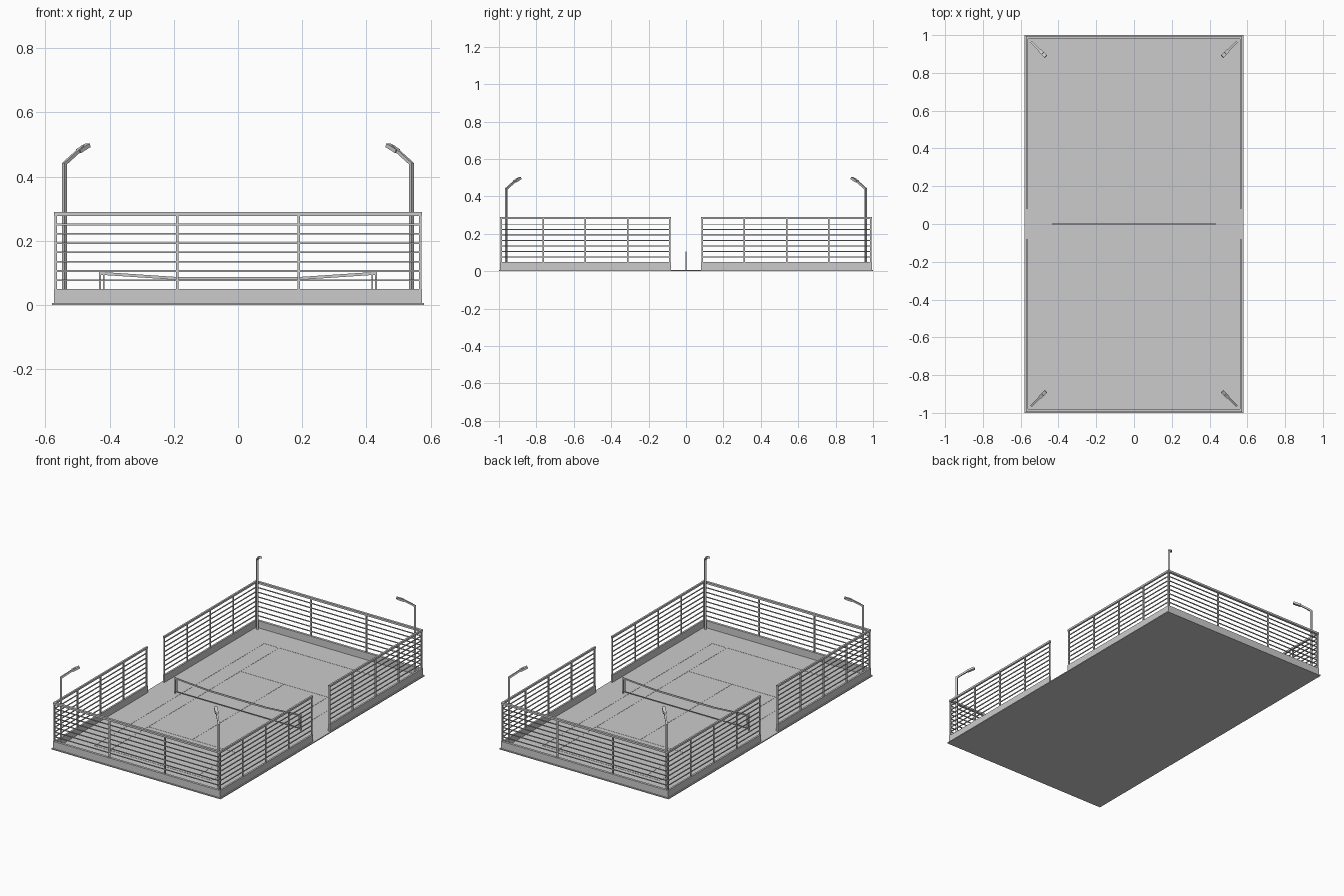
import bpy
import bmesh
from math import pi
from mathutils import Matrix, Vector

if "Cube" in bpy.data.objects:
    bpy.data.objects.remove(bpy.data.objects["Cube"], do_unlink=True)

grey = bpy.data.materials.new("plain grey")
grey.use_nodes = True
colour = (0.6, 0.6, 0.6, 1)
grey.diffuse_color = colour
grey.node_tree.nodes["Principled BSDF"].inputs["Base Color"].default_value = colour

FLOOR = 0.006
WALL_TOP = 0.05
FENCE_TOP = 0.29
SIDES = (-1, 1)


def box(bm, x, y, z):
    """Add a box spanning the given (low, high) ranges."""
    size = [r[1] - r[0] for r in (x, y, z)]
    mid = [(r[1] + r[0]) / 2 for r in (x, y, z)]
    bmesh.ops.create_cube(bm, size=1, matrix=Matrix.Translation(mid) @ Matrix.Diagonal((*size, 1)))


def around(c, width):
    return (c - width / 2, c + width / 2)


def beam(bm, a, b, width, height):
    """Add a box running from a to b, kept upright."""
    a, b = Vector(a), Vector(b)
    rot = (b - a).to_track_quat('Y', 'Z').to_matrix().to_4x4()
    size = Matrix.Diagonal((width, (b - a).length, height, 1))
    bmesh.ops.create_cube(bm, size=1, matrix=Matrix.Translation((a + b) / 2) @ rot @ size)


def finish(bm, name):
    mesh = bpy.data.meshes.new(name)
    bm.to_mesh(mesh)
    bm.free()
    mesh.materials.append(grey)
    obj = bpy.data.objects.new(name, mesh)
    bpy.context.collection.objects.link(obj)
    return obj


def fence(name, length, thick, bays, location, angle):
    """Low wall with a railing on it, built along local x."""
    half = length / 2
    bm = bmesh.new()
    box(bm, (-half, half), around(0, thick), (FLOOR, WALL_TOP))
    box(bm, (-half, half), around(0, thick), (FENCE_TOP - 0.012, FENCE_TOP))
    reach = half - 0.006
    for i in range(bays + 1):
        x = -reach + 2 * reach * i / bays
        box(bm, around(x, 0.008), around(0, 0.008), (WALL_TOP, FENCE_TOP - 0.012))
    for i in range(7):
        z = 0.077 + i * 0.029
        box(bm, (-reach, reach), around(0, 0.005), around(z, 0.005))
    obj = finish(bm, name)
    obj.location = location
    obj.rotation_euler.z = angle


# Ground slab
bm = bmesh.new()
box(bm, (-0.58, 0.58), (-1, 1), (0, FLOOR))
finish(bm, "ground_slab")

# End fences, and side fences with a middle gap
for sy, end in zip(SIDES, ("front", "back")):
    fence(end + "_fence", 1.146, 0.015, 3, (0, sy * 0.987, 0), 0)
    for sx, side in zip(SIDES, ("right", "left")):
        fence(f"{end}_{side}_fence", 0.913, 0.011, 4, (sx * 0.567, sy * 0.538, 0), pi / 2)

# Court markings
bm = bmesh.new()
PAINT = (FLOOR, FLOOR + 0.001)
W = 0.006
for s in SIDES:
    box(bm, (-0.405, 0.405), around(s * 0.83, W), PAINT)
    box(bm, (-0.3, 0.3), around(s * 0.45, W), PAINT)
    for x in (0.402, 0.3):
        box(bm, around(s * x, W), (-0.83, 0.83), PAINT)
box(bm, around(0, W), (-0.45, 0.45), PAINT)
finish(bm, "court_lines")

# Net posts
bm = bmesh.new()
for s in SIDES:
    box(bm, around(s * 0.43, 0.006), around(0, 0.006), (FLOOR, 0.106))
finish(bm, "net_posts")

# Net bands: sagging top, bottom and sides
bm = bmesh.new()
for s in SIDES:
    beam(bm, (s * 0.43, 0, 0.099), (s * 0.19, 0, 0.083), 0.004, 0.009)
    box(bm, around(s * 0.418, 0.005), around(0, 0.004), (0.016, 0.098))
box(bm, (-0.19, 0.19), around(0, 0.004), (0.078, 0.088))
box(bm, (-0.418, 0.418), around(0, 0.004), (0.016, 0.021))
finish(bm, "net_bands")

# Corner lamps, leaning over the court
for sy, end in zip(SIDES, ("front", "back")):
    for sx, side in zip(SIDES, ("right", "left")):
        def corner(x, z):
            return (sx * x, sy * (x + 0.42), z)
        bm = bmesh.new()
        turn = Matrix.Rotation(pi / 4, 4, 'Z')
        shaft = Matrix.Translation(corner(0.541, (FLOOR + 0.443) / 2))
        size = Matrix.Diagonal((0.011, 0.011, 0.443 - FLOOR, 1))
        bmesh.ops.create_cube(bm, size=1, matrix=shaft @ turn @ size)
        beam(bm, corner(0.543, 0.438), corner(0.482, 0.493), 0.01, 0.01)
        finish(bm, f"{end}_{side}_lamp_post")
        bm = bmesh.new()
        beam(bm, corner(0.497, 0.479), corner(0.467, 0.498), 0.019, 0.012)
        finish(bm, f"{end}_{side}_lamp_head")
